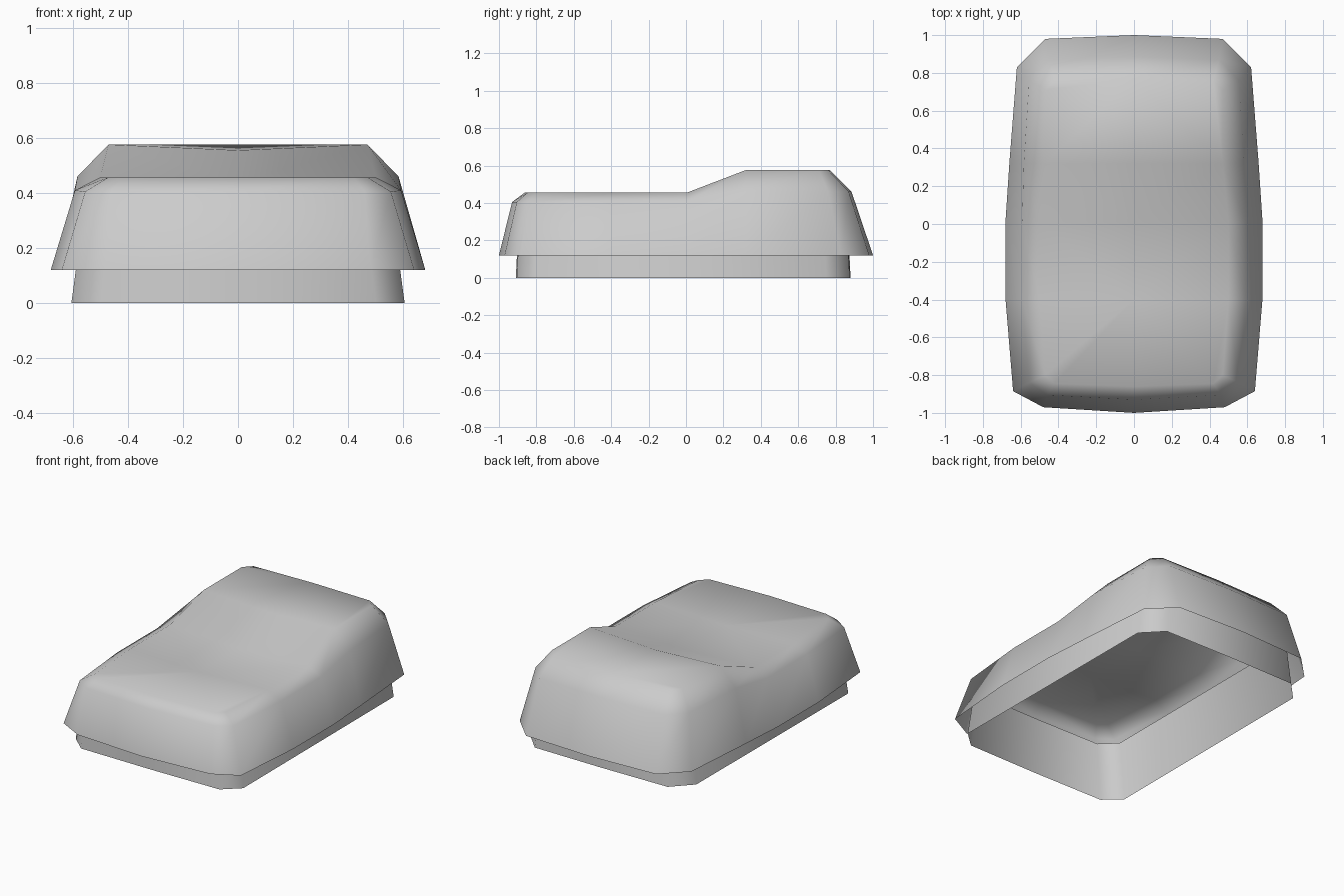
import bpy, bmesh

if "Cube" in bpy.data.objects:
    bpy.data.objects.remove(bpy.data.objects["Cube"])


def mirrored(half):
    """Full ring from the right half, listed front centre to back centre."""
    return half + [(-x, y, z) for x, y, z in half[-2:0:-1]]


def loft(bm, rings):
    """Skin between successive closed rings."""
    loops = [[bm.verts.new(p) for p in r] for r in rings]
    n = len(loops[0])
    for a, b in zip(loops, loops[1:]):
        for i in range(n):
            j = (i + 1) % n
            bm.faces.new((a[i], a[j], b[j], b[i]))
    return loops


def finish(bm, name):
    mesh = bpy.data.meshes.new(name)
    bm.to_mesh(mesh)
    bm.free()
    mesh.shade_smooth()
    ob = bpy.data.objects.new(name, mesh)
    bpy.context.collection.objects.link(ob)


# Upper shell: flared rim, shoulder and top edge, open underneath
rim = [(0, -1), (.48, -.97), (.64, -.885), (.68, -.4), (.68, .02),
       (.66, .32), (.62, .83), (.47, .98), (0, 1)]
shoulder = [(0, -.93, .405), (.46, -.905, .405), (.555, -.84, .405),
            (.592, -.4, .41), (.592, .01, .41), (.583, .32, .46),
            (.555, .76, .46), (.45, .87, .46), (0, .885, .46)]
top = [(0, -.86, .457), (.42, -.845, .457), (.47, -.8, .457),
       (.50, -.4, .457), (.50, .01, .457), (.47, .32, .576),
       (.47, .71, .576), (.42, .76, .576), (0, .77, .576)]
bm = bmesh.new()
loops = loft(bm, [mirrored([(x, y, .12) for x, y in rim]),
                  mirrored(shoulder), mirrored(top)])

# Dished top surface: a centre line joined to both sides of the top edge
t = loops[-1]
n = len(t)
centre = [t[0]] + [bm.verts.new(p) for p in
                   ((0, -.4, .44), (0, .01, .437), (0, .32, .555))] + [t[8]]
for side in (lambda i: t[i], lambda i: t[-i % n]):
    bm.faces.new((centre[0], side(1), side(2), side(3), centre[1]))
    for k in (1, 2):
        bm.faces.new((centre[k], side(k + 2), side(k + 3), centre[k + 1]))
    bm.faces.new((centre[3], side(5), side(6), side(7), centre[4]))
bmesh.ops.recalc_face_normals(bm, faces=bm.faces)
finish(bm, "upper_shell")

# Inner base wall: tapered open ring reaching up inside the shell
plan = [(0, -.91), (.5, -.905), (.605, -.81), (.6, .75), (.48, .875), (0, .88)]
bm = bmesh.new()
loft(bm, [mirrored([(x * sx, y * sy, z) for x, y in plan])
          for z, sx, sy in ((0, 1, 1), (.36, .92, .98))])
bmesh.ops.recalc_face_normals(bm, faces=bm.faces)
finish(bm, "base_wall")
